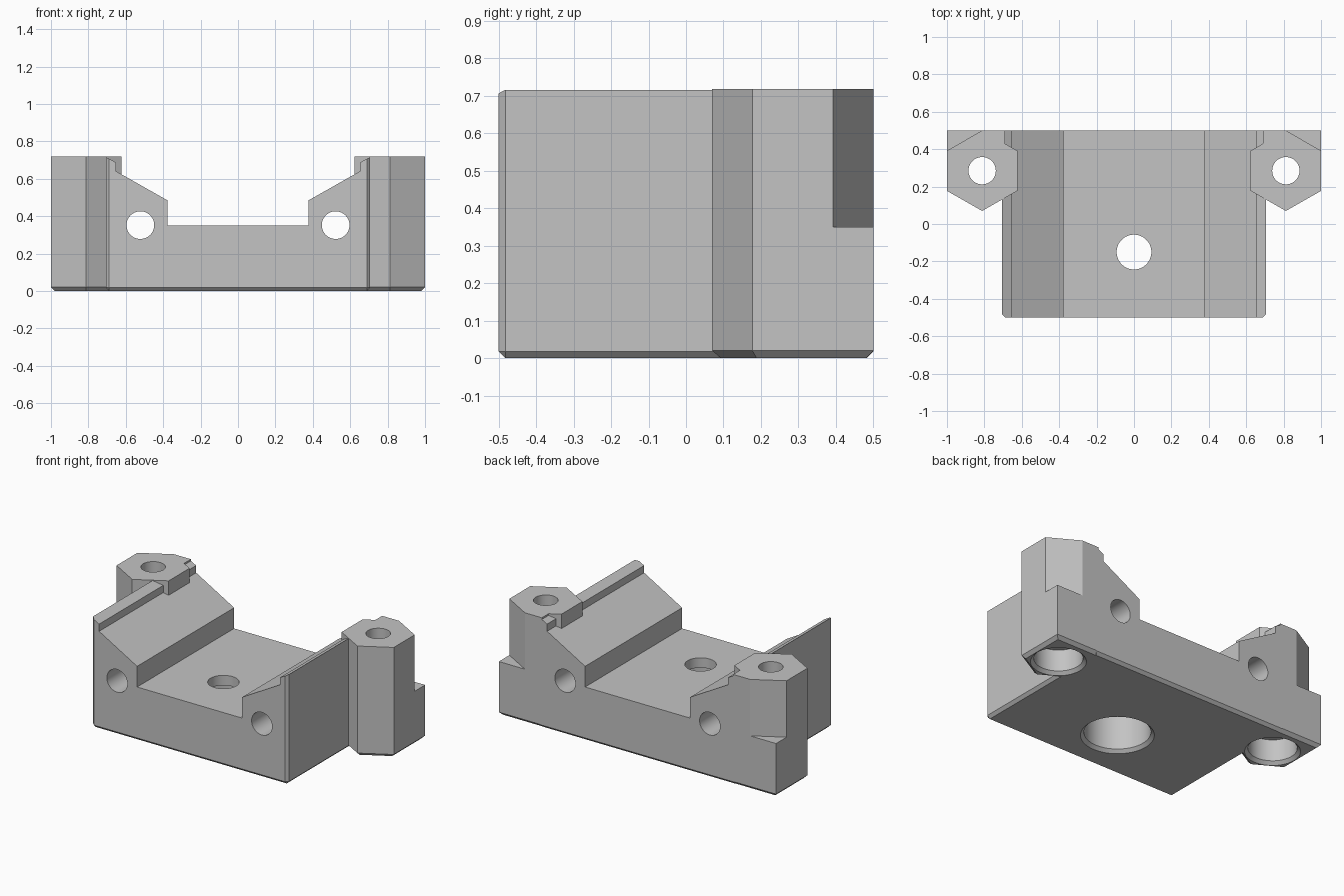
import bpy, bmesh, math
from mathutils import Matrix, Vector

cube = bpy.data.objects.get("Cube")
if cube:
    bpy.data.objects.remove(cube)

grey = bpy.data.materials.new("plain grey")
grey.use_nodes = True
colour = (0.55, 0.55, 0.55, 1)
grey.diffuse_color = colour
grey.node_tree.nodes["Principled BSDF"].inputs["Base Color"].default_value = colour


def finish(name, bm):
    bmesh.ops.recalc_face_normals(bm, faces=bm.faces)
    mesh = bpy.data.meshes.new(name)
    bm.to_mesh(mesh)
    bm.free()
    mesh.materials.append(grey)
    obj = bpy.data.objects.new(name, mesh)
    bpy.context.collection.objects.link(obj)
    return obj


def prism(name, outline, start, along, chamfer_rule=None, chamfer=0.02):
    """Extrude an outline; chamfer the edges whose two ends pass the rule."""
    bm = bmesh.new()
    # outline is (x, z) when extruded in y, and (x, y) when extruded in z
    flat = along.z != 0
    verts = [bm.verts.new((a, b, start) if flat else (a, start, b)) for a, b in outline]
    face = bm.faces.new(verts)
    out = bmesh.ops.extrude_face_region(bm, geom=[face])
    moved = [g for g in out["geom"] if isinstance(g, bmesh.types.BMVert)]
    bmesh.ops.translate(bm, verts=moved, vec=along)
    bmesh.ops.recalc_face_normals(bm, faces=bm.faces)
    if chamfer_rule:
        edges = [e for e in bm.edges if chamfer_rule(e.verts[0].co, e.verts[1].co)]
        bmesh.ops.bevel(bm, geom=edges, offset=chamfer, segments=1, affect='EDGES')
    return finish(name, bm)


def cylinder(name, centre, r_start, r_end, depth, axis='Z'):
    bm = bmesh.new()
    turn = Matrix.Rotation(math.radians(90), 4, 'X') if axis == 'Y' else Matrix()
    bmesh.ops.create_cone(bm, cap_ends=True, segments=64, radius1=r_start, radius2=r_end,
                          depth=depth, matrix=Matrix.Translation(centre) @ turn)
    return finish(name, bm)


def combine(target, other, operation):
    mod = target.modifiers.new(operation.lower(), 'BOOLEAN')
    mod.operation = operation
    mod.solver = 'EXACT'
    mod.object = other
    bpy.context.view_layer.objects.active = target
    bpy.ops.object.modifier_apply(modifier=mod.name)
    bpy.data.objects.remove(other)


def on_floor(a, b):
    return a.z < 0.001 and b.z < 0.001


def body_edge(a, b):
    front_corner = (a.y < -0.499 and b.y < -0.499
                    and abs(a.x) > 0.7 and abs(a.x - b.x) < 0.001)
    return on_floor(a, b) or front_corner


# Main body: a cradle cross-section run from front to back
half = [(0.707, 0), (0.707, 0.716), (0.652, 0.687), (0.652, 0.64), (0.378, 0.485), (0.378, 0.35)]
section = half + [(-x, z) for x, z in reversed(half)]
block = prism("mount_block", section, -0.5, Vector((0, 1, 0)), body_edge, 0.018)

# Corner posts: square-backed foot below, hexagonal column above
foot = [(0.6, 0.5), (1, 0.5), (1, 0.177), (0.812, 0.07), (0.624, 0.177)]
column = [(0.812, 0.5), (1, 0.392), (1, 0.177), (0.812, 0.07),
          (0.624, 0.177), (0.624, 0.392), (0.69, 0.43), (0.69, 0.5)]
for side in (-1, 1):
    def mirrored(points):
        return [(side * x, y) for x, y in points]
    combine(block, prism("post_foot", mirrored(foot), 0, Vector((0, 0, 0.35)), on_floor), 'UNION')
    combine(block, prism("post_column", mirrored(column), 0.3, Vector((0, 0, 0.418))), 'UNION')


def screw_hole(x, y, radius, bore, depth):
    """Through hole with a chamfered counterbore from below."""
    combine(block, cylinder("hole", (x, y, 0.4), radius, radius, 1), 'DIFFERENCE')
    combine(block, cylinder("bore", (x, y, depth / 2 - 0.1), bore, bore, depth + 0.2), 'DIFFERENCE')
    combine(block, cylinder("rim", (x, y, 0), bore + 0.04, bore, 0.04), 'DIFFERENCE')


# Screw holes in the floor and the posts
screw_hole(0, -0.15, 0.093, 0.195, 0.285)
for side in (-1, 1):
    screw_hole(side * 0.812, 0.285, 0.073, 0.143, 0.16)
    # Rod holes running front to back
    combine(block, cylinder("rod", (side * 0.522, 0, 0.352), 0.074, 0.074, 1.4, 'Y'), 'DIFFERENCE')

# Smooth bores, sharp edges elsewhere
bpy.ops.object.select_all(action='DESELECT')
block.select_set(True)
bpy.context.view_layer.objects.active = block
bpy.ops.object.shade_smooth_by_angle(angle=math.radians(20))
